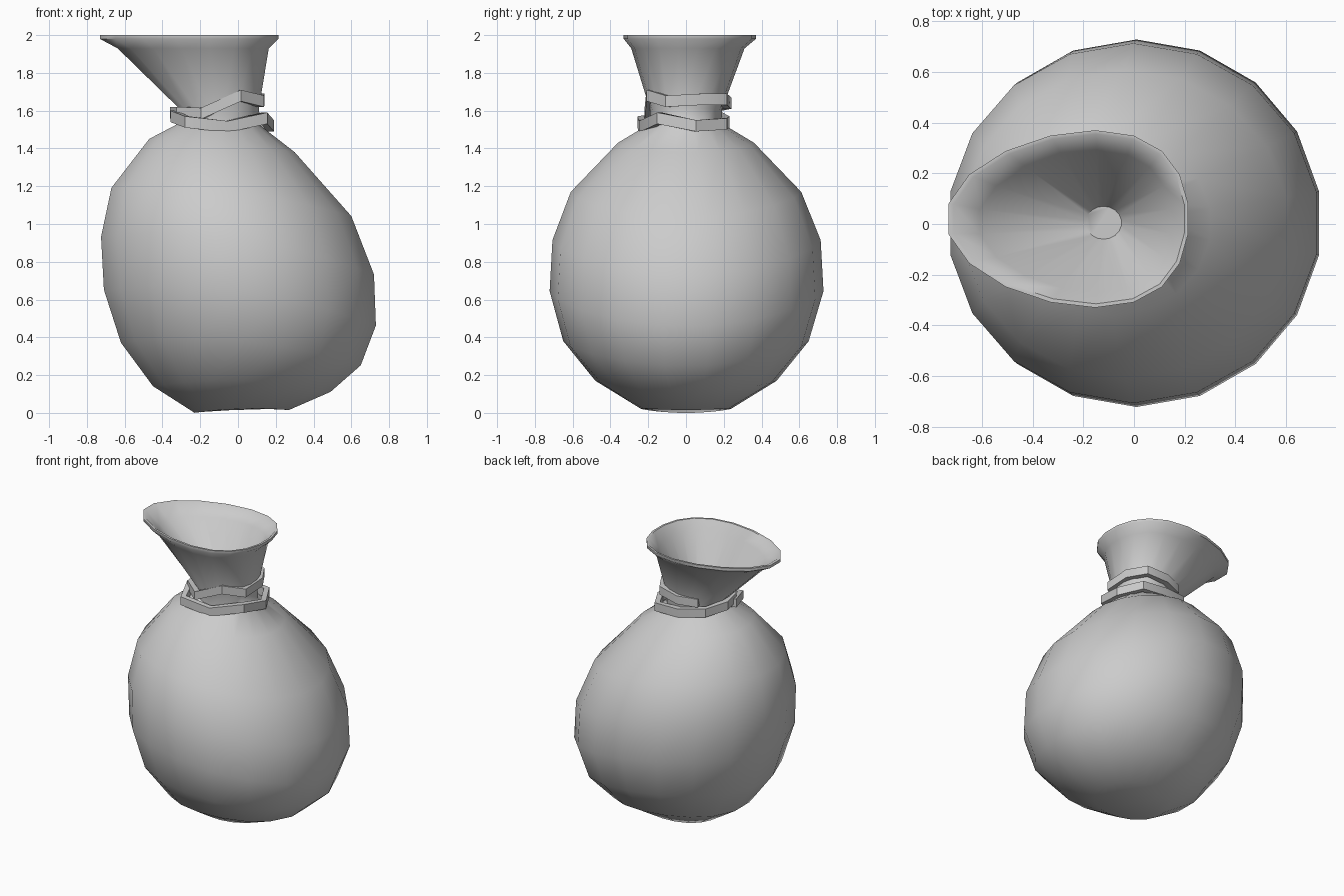
import bpy, bmesh, math
from mathutils import Vector

SIDES = 18


def ring(bm, xl, zl, xr, zr, ry, cy=0.0, sag=0.0, skew=0.0):
    """Tilted ring from its left and right extremes; sag/skew shift the middle."""
    verts = []
    for i in range(SIDES):
        a = math.radians(10 + 360 * i / SIDES)
        c, s = math.cos(a) / math.cos(math.radians(10)), math.sin(a)
        t = (1 + c) / 2
        verts.append(bm.verts.new((xl + (xr - xl) * t + skew * s * s,
                                   cy + ry * s,
                                   zl + (zr - zl) * t + sag * s * s)))
    return verts


def finish(bm, name, angle):
    bmesh.ops.recalc_face_normals(bm, faces=bm.faces)
    mesh = bpy.data.meshes.new(name)
    bm.to_mesh(mesh)
    bm.free()
    ob = bpy.data.objects.new(name, mesh)
    bpy.context.collection.objects.link(ob)
    bpy.ops.object.select_all(action='DESELECT')
    ob.select_set(True)
    bpy.context.view_layer.objects.active = ob
    bpy.ops.object.shade_smooth_by_angle(angle=math.radians(angle))
    return ob


def bridge(bm, loops):
    n = len(loops[0])
    for a, b in zip(loops, loops[1:]):
        for i in range(n):
            j = (i + 1) % n
            bm.faces.new((a[i], a[j], b[j], b[i]))
    bm.faces.new(loops[0][::-1])
    bm.faces.new(loops[-1])


# Sack: leaning belly, pinched neck, flared mouth, inner funnel
# left x, left z, right x, right z, y radius, y centre, sag, skew
profile = [
    (-0.23, 0.00, 0.27, 0.015, 0.24, 0, 0.015, 0),
    (-0.45, 0.14, 0.49, 0.11, 0.48, 0, 0.045, 0),
    (-0.62, 0.37, 0.65, 0.25, 0.65, 0, 0.07, 0),
    (-0.71, 0.65, 0.73, 0.46, 0.725, 0.003, 0.09, 0),
    (-0.725, 0.93, 0.72, 0.73, 0.71, 0.003, 0.085, 0),
    (-0.67, 1.19, 0.60, 1.04, 0.61, 0, 0.055, 0),
    (-0.47, 1.45, 0.30, 1.38, 0.36, 0, 0.015, 0),
    (-0.29, 1.545, 0.12, 1.52, 0.19, 0, 0, 0),
    (-0.30, 1.60, 0.11, 1.61, 0.19, 0, 0, 0.02),
    (-0.64, 1.93, 0.16, 1.93, 0.30, 0.01, 0, 0.09),
    (-0.735, 1.98, 0.21, 1.98, 0.35, 0.02, 0, 0.11),
    (-0.735, 2.00, 0.21, 2.00, 0.35, 0.02, 0, 0.11),
    (-0.715, 2.00, 0.195, 2.00, 0.335, 0.02, 0, 0.11),
    (-0.61, 1.93, 0.14, 1.93, 0.28, 0.01, 0, 0.09),
    (-0.19, 1.56, -0.05, 1.56, 0.065, 0.005, 0, 0),
]
bm = bmesh.new()
bridge(bm, [ring(bm, *p) for p in profile])
finish(bm, "sack", 50)

# Tie: flat cord wound twice around the neck
path = [Vector(p) for p in (
    (-0.22, 0.17, 1.63), (-0.09, 0.22, 1.64), (0.05, 0.20, 1.66),
    (0.12, 0.08, 1.66), (0.12, -0.10, 1.65), (0.01, -0.19, 1.68),
    (-0.19, -0.20, 1.585), (-0.31, -0.10, 1.59), (-0.34, 0.03, 1.59),
    (-0.27, 0.16, 1.57), (-0.09, 0.21, 1.54), (0.09, 0.20, 1.53),
    (0.17, 0.05, 1.52), (0.14, -0.14, 1.56), (-0.06, -0.23, 1.515),
    (-0.27, -0.24, 1.54), (-0.34, -0.06, 1.57))]
bm = bmesh.new()
sections = []
for i, p in enumerate(path):
    t = path[min(i + 1, len(path) - 1)] - path[max(i - 1, 0)]
    out = Vector((-t.y, t.x, 0)).normalized() * 0.02
    up = Vector((0, 0, 0.03))
    sections.append([bm.verts.new(p + out * a + up * b)
                     for a, b in ((1, -1), (1, 1), (-1, 1), (-1, -1))])
bridge(bm, sections)
finish(bm, "neck_tie", 35)
